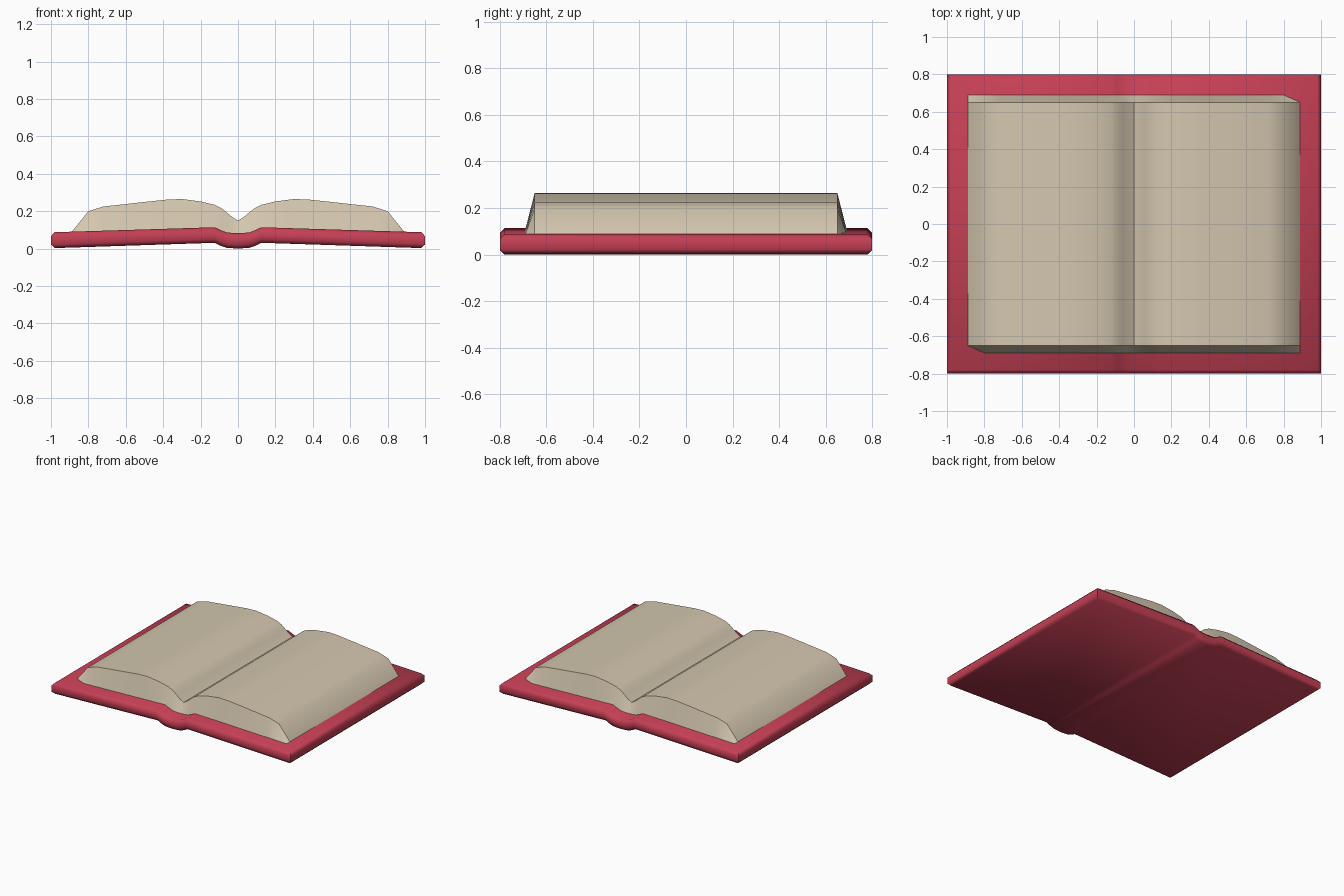
import bpy, bmesh, math

if "Cube" in bpy.data.objects:
    bpy.data.objects.remove(bpy.data.objects["Cube"])


def material(name, color):
    m = bpy.data.materials.new(name)
    m.diffuse_color = color
    m.use_nodes = True
    m.node_tree.nodes["Principled BSDF"].inputs["Base Color"].default_value = m.diffuse_color
    return m


def mirrored(half):
    """Right-half profile starting at x = 0 -> full left-to-right profile."""
    return [(-x, *r) for x, *r in reversed(half[1:])] + list(half)


def loft(name, stations, y_top, y_bottom, mat, bevel=0):
    """Stations (x, z_bottom, z_top) become a closed solid, optionally bevelled."""
    bm = bmesh.new()
    rings = [[bm.verts.new(p) for p in ((x, -y_bottom, b), (x, y_bottom, b),
                                        (x, y_top, t), (x, -y_top, t))]
             for x, b, t in stations]
    for r, s in zip(rings, rings[1:]):
        for i in range(4):
            j = (i + 1) % 4
            bm.faces.new((r[i], r[j], s[j], s[i]))
    bm.faces.new(rings[0])
    bm.faces.new(rings[-1][::-1])
    bmesh.ops.remove_doubles(bm, verts=bm.verts, dist=0.0005)
    bmesh.ops.dissolve_degenerate(bm, edges=bm.edges, dist=0.0005)
    bmesh.ops.recalc_face_normals(bm, faces=bm.faces)
    if bevel:
        # rim edges only, keeping the upright corners sharp
        rim = []
        for e in bm.edges:
            d = (e.verts[0].co - e.verts[1].co).normalized()
            if abs(d.z) < 0.9 and e.calc_face_angle(0) > math.radians(60):
                rim.append(e)
        bmesh.ops.bevel(bm, geom=rim, offset=bevel, segments=1,
                        profile=0.5, affect='EDGES')
    me = bpy.data.meshes.new(name)
    bm.to_mesh(me)
    bm.free()
    ob = bpy.data.objects.new(name, me)
    bpy.context.collection.objects.link(ob)
    me.materials.append(mat)
    bpy.ops.object.select_all(action='DESELECT')
    ob.select_set(True)
    bpy.context.view_layer.objects.active = ob
    bpy.ops.object.shade_smooth_by_angle(angle=math.radians(50))
    return ob


# Cover: sloping boards with a rounded spine dip
cover_half = [(0, 0.0, 0.082), (0.06, 0.004, 0.086), (0.09, 0.014, 0.098),
              (0.125, 0.031, 0.114), (1.0, 0.002, 0.087)]
loft("cover", mirrored(cover_half), 0.8, 0.8,
     material("cover_red", (0.56, 0.05, 0.09, 1)), bevel=0.02)


def cover_top(x):
    for (x0, _, z0), (x1, _, z1) in zip(cover_half, cover_half[1:]):
        if x <= x1:
            return z0 + (z1 - z0) * (x - x0) / (x1 - x0)


# Pages: two swelling page blocks meeting in the gutter
page_top = [(0, 0.15), (0.03, 0.168), (0.06, 0.193), (0.09, 0.217),
            (0.125, 0.234), (0.2, 0.252), (0.3, 0.265), (0.38, 0.262),
            (0.53, 0.246), (0.72, 0.225), (0.8, 0.2)]
page_half = [(x, cover_top(x) - 0.002, z) for x, z in page_top]
page_half.append((0.89, cover_top(0.89) - 0.002, cover_top(0.89) - 0.002))
pages = loft("pages", mirrored(page_half), 0.65, 0.69,
             material("page_cream", (0.66, 0.57, 0.43, 1)))
